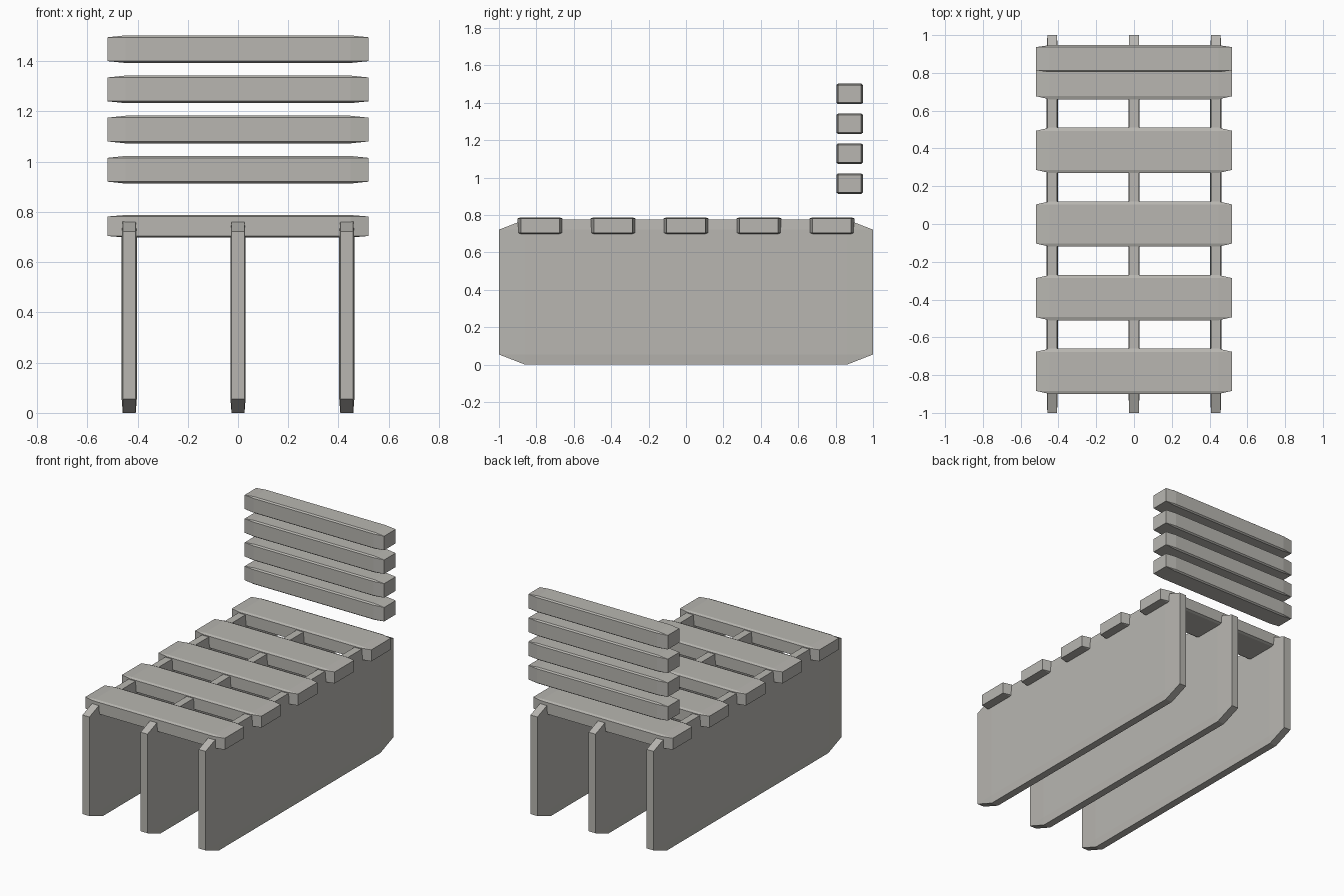
import bpy
import bmesh
from mathutils import Vector

cube = bpy.data.objects.get("Cube")
if cube:
    bpy.data.objects.remove(cube, do_unlink=True)

# Single warm grey for the whole bench
grey = bpy.data.materials.new("warm_grey")
grey.use_nodes = True
colour = (0.48, 0.47, 0.44, 1)
grey.diffuse_color = colour
grey.node_tree.nodes["Principled BSDF"].inputs["Base Color"].default_value = colour


def board(name, centre, size, chamfer=0.07):
    """Chamfer a unit cube, then stretch it so the chamfer follows each side's length."""
    bm = bmesh.new()
    bmesh.ops.create_cube(bm, size=1)
    bmesh.ops.bevel(bm, geom=bm.edges[:], offset=chamfer, segments=1,
                    affect='EDGES', profile=0.5)
    bmesh.ops.scale(bm, vec=Vector(size), verts=bm.verts)
    mesh = bpy.data.meshes.new(name)
    bm.to_mesh(mesh)
    bm.free()
    mesh.materials.append(grey)
    obj = bpy.data.objects.new(name, mesh)
    obj.location = centre
    bpy.context.collection.objects.link(obj)
    return obj


# Upright support panels
for side, x in (("right", -0.433), ("middle", 0), ("left", 0.433)):
    board(f"{side}_support_panel", (x, 0, 0.388), (0.06, 2, 0.776))

# Seat slats, front to back
for i in range(5):
    board(f"seat_slat_{i + 1}", (0, -0.78 + 0.39 * i, 0.743), (1.04, 0.24, 0.09))

# Backrest slats, bottom to top
for i in range(4):
    board(f"backrest_slat_{i + 1}", (0, 0.875, 0.968 + 0.16 * i), (1.04, 0.143, 0.11))
